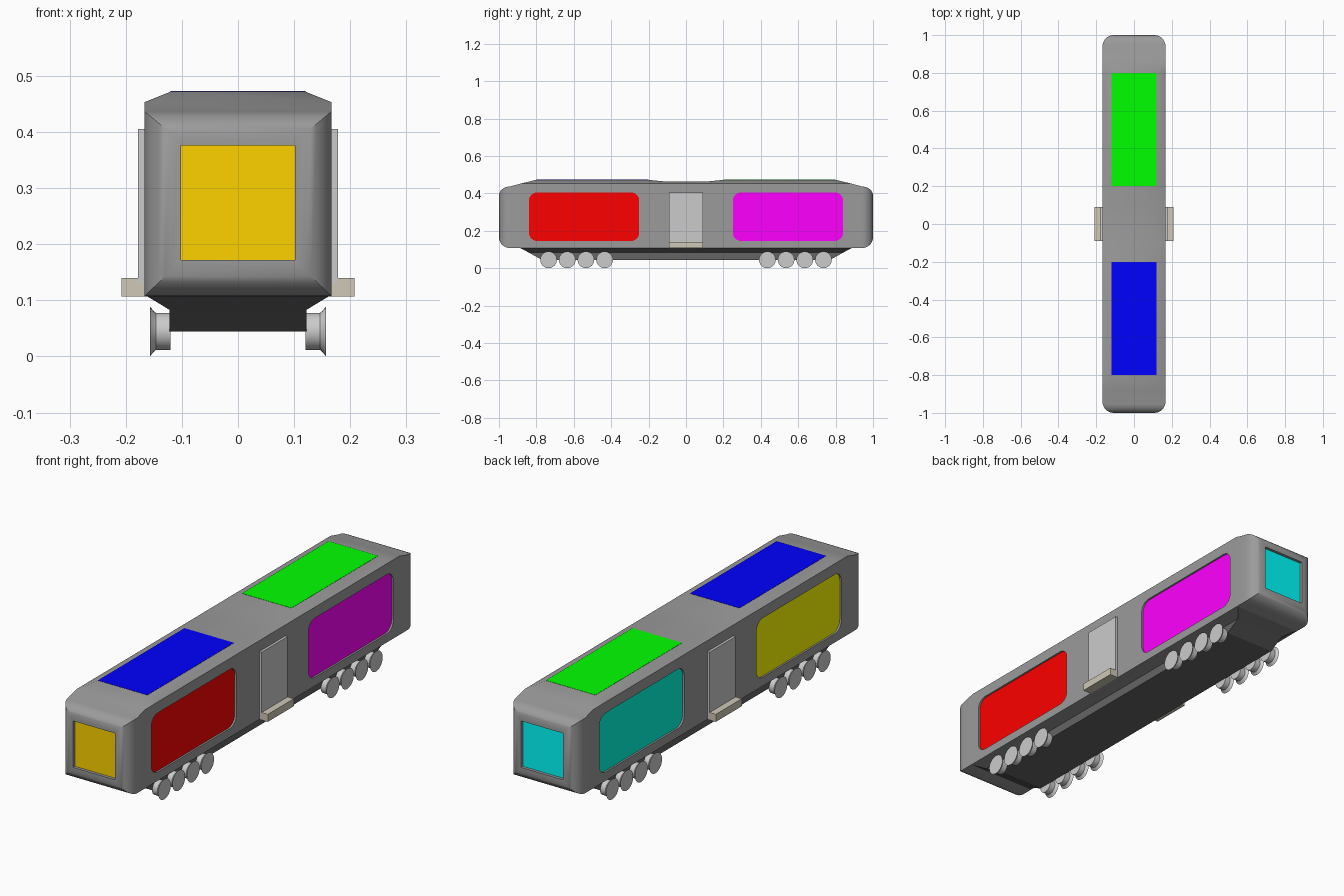
import bpy, bmesh
from math import sin, cos, pi, radians

if "Cube" in bpy.data.objects:
    bpy.data.objects.remove(bpy.data.objects["Cube"])


def material(name, rgb):
    m = bpy.data.materials.new(name)
    m.diffuse_color = (*rgb, 1)
    m.use_nodes = True
    m.node_tree.nodes["Principled BSDF"].inputs["Base Color"].default_value = m.diffuse_color
    return m


def finish(name, bm, mat=None, smooth=False):
    bmesh.ops.remove_doubles(bm, verts=bm.verts, dist=0.0003)
    bmesh.ops.recalc_face_normals(bm, faces=bm.faces)
    me = bpy.data.meshes.new(name)
    bm.to_mesh(me)
    bm.free()
    ob = bpy.data.objects.new(name, me)
    bpy.context.collection.objects.link(ob)
    if mat:
        me.materials.append(mat)
    if smooth:
        shade(ob)
    return ob


def shade(ob):
    bpy.ops.object.select_all(action='DESELECT')
    ob.select_set(True)
    bpy.context.view_layer.objects.active = ob
    bpy.ops.object.shade_smooth_by_angle(angle=radians(30))


def loft(name, rings, mat=None, smooth=False):
    """Skin a list of equal-length point rings and cap both ends."""
    bm = bmesh.new()
    vs = [[bm.verts.new(p) for p in r] for r in rings]
    n = len(rings[0])
    for a, b in zip(vs, vs[1:]):
        for i in range(n):
            j = (i + 1) % n
            bm.faces.new((a[i], a[j], b[j], b[i]))
    bm.faces.new(vs[0])
    bm.faces.new(vs[-1])
    return finish(name, bm, mat, smooth)


def box(name, x, y, z, mat=None):
    return loft(name, [[(a, y[0], z[0]), (a, y[1], z[0]), (a, y[1], z[1]), (a, y[0], z[1])]
                       for a in x], mat)


def rounded_plate(name, x, y, z, r, mat=None):
    """Rounded rectangle in the y-z plane, extruded along x."""
    pts = []
    corners = [(y[1], z[1], -1, -1), (y[0], z[1], 1, -1), (y[0], z[0], 1, 1), (y[1], z[0], -1, 1)]
    for q, (cy, cz, sy, sz) in enumerate(corners):
        for k in range(7):
            a = q * pi / 2 + k * pi / 12
            pts.append((cy + sy * r + r * cos(a), cz + sz * r + r * sin(a)))
    return loft(name, [[(a, *p) for p in pts] for a in x], mat)


def cut(body, cutter):
    m = body.modifiers.new('recess', 'BOOLEAN')
    m.object, m.operation, m.solver = cutter, 'DIFFERENCE', 'EXACT'
    cutter.hide_render = True
    cutter.hide_set(True)
    return m


dark = material('dark_grey', (0.33, 0.33, 0.33))
black = material('underside_black', (0.13, 0.13, 0.13))
tan = material('step_tan', (0.62, 0.58, 0.47))

# Body shell: sections as (y, half width, roof half width, bottom, shoulder, roof)
half = [(0.1, .167, .12, .107, .453, .462), (0.2, .167, .12, .107, .453, .472),
        (0.8, .167, .12, .107, .453, .472), (0.88, .167, .167, .107, .453, .453)]
for k in range(9):
    a = k * pi / 16
    d = 1 - cos(a)
    w, top = .167 - .06 * d, .437 - .05 * d
    half.append((.94 + .06 * sin(a), w, w, .107 + .058 * d, top, top))
sections = [(-s[0], *s[1:]) for s in reversed(half)] + half
body = loft('car_body', [[(-w, y, b), (w, y, b), (w, y, s), (r, y, t), (-r, y, t), (-w, y, s)]
                         for y, w, r, b, s, t in sections], dark)

# Side windows, recessed into the body
side_windows = [('front_right_window', 1, -1, (1, 0, 0)), ('back_right_window', 1, 1, (1, 0, 1)),
                ('front_left_window', -1, -1, (1, 1, 0)), ('back_left_window', -1, 1, (0, 1, .75))]
for name, sx, sy, rgb in side_windows:
    y = sorted((sy * .25, sy * .84))
    cut(body, rounded_plate(name + '_cutter', (sx * .157, sx * .2), y, (.145, .405), .045))
    rounded_plate(name, (sx * .15, sx * .159), y, (.145, .405), .045, material(name, rgb))

# End windows
for name, s, rgb in [('front_window', -1, (1, .65, 0)), ('back_window', 1, (0, 1, 1))]:
    cut(body, box(name + '_cutter', (-.102, .102), (s * .985, s * 1.05), (.172, .376)))
    box(name, (-.102, .102), (s * .975, s * .987), (.172, .376), material(name, rgb))

# Apply the cuts and shade the body
bpy.context.view_layer.objects.active = body
for m in list(body.modifiers):
    bpy.ops.object.modifier_apply(modifier=m.name)
shade(body)

# Roof panels
for name, s, rgb in [('front_roof_panel', -1, (0, 0, 1)), ('back_roof_panel', 1, (0, 1, 0))]:
    box(name, (-.12, .12), sorted((s * .2, s * .8)), (.466, .473), material(name, rgb))

# Tapered underbody
loft('underbody', [[(-x, -y, z), (x, -y, z), (x, y, z), (-x, y, z)]
                   for x, y, z in [(.165, .89, .109), (.122, .84, .083), (.122, .77, .044)]], black)

# Doors, steps and flanged wheels on both sides
profile = [(.12, .033), (.146, .033), (.150, .036), (.157, .0445)]
for side, s in [('right', 1), ('left', -1)]:
    box(side + '_door', (s * .16, s * .178), (-.09, .09), (.13, .405))
    box(side + '_step', (s * .16, s * .208), (-.09, .09), (.107, .14), tan)
    for i, y in enumerate([-.735, -.635, -.535, -.435, .435, .535, .635, .735]):
        loft(f'{side}_wheel_{i + 1}',
             [[(s * x, y + r * cos(k * pi / 16), .0445 + r * sin(k * pi / 16)) for k in range(32)]
              for x, r in profile], None, True)
